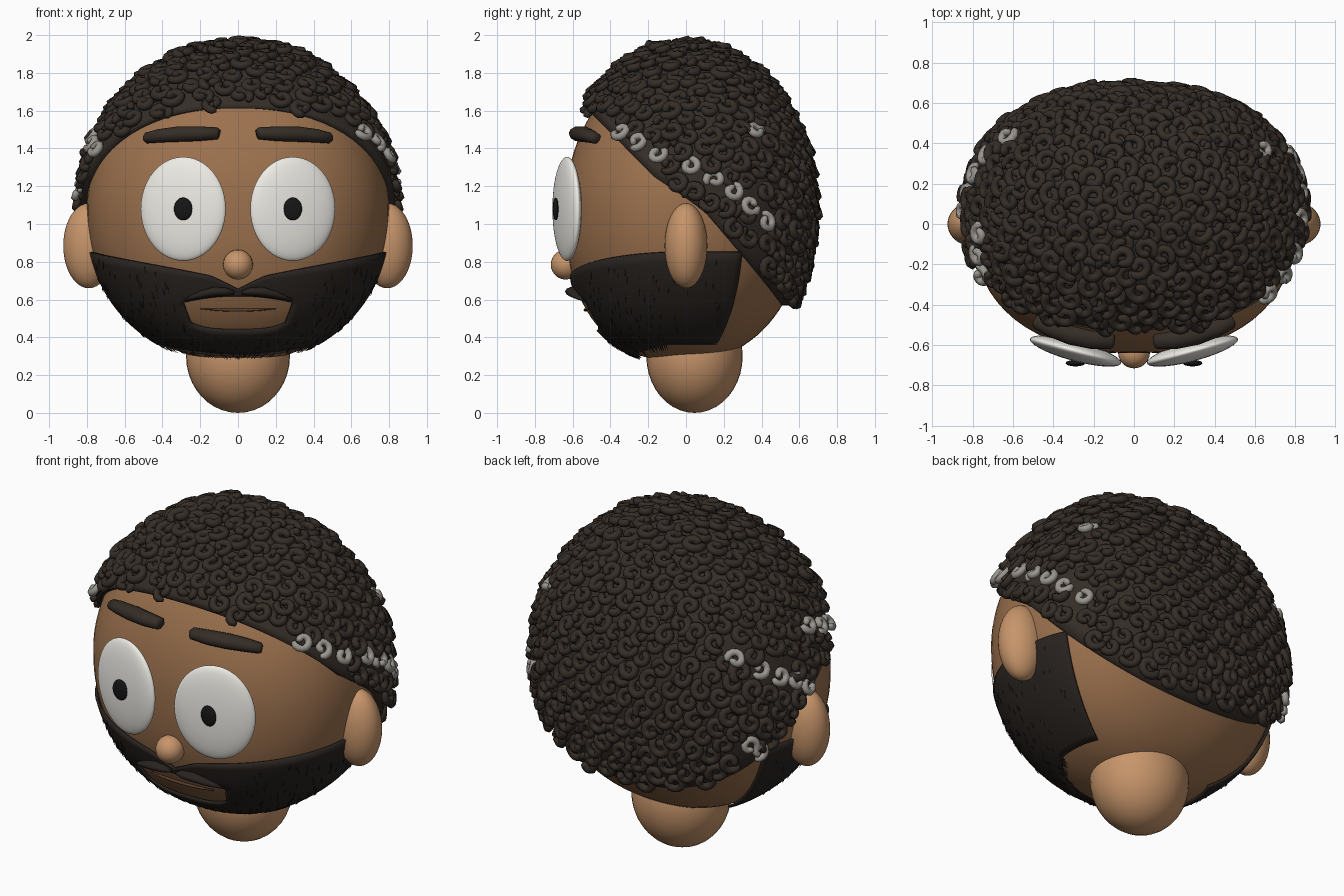
import bpy, bmesh, random
from math import sin, cos, pi, sqrt, radians, acos, atan2
from mathutils import Vector

if "Cube" in bpy.data.objects:
    bpy.data.objects.remove(bpy.data.objects["Cube"])

random.seed(4)
CZ = 1.08
POW = 2.3                      # the horizontal section is slightly squarer than an ellipse
HEAD = (0.80, 0.64, 0.81)
CAP = (0.832, 0.668, 0.868)


def material(name, rgb):
    m = bpy.data.materials.new(name)
    m.diffuse_color = (*rgb, 1)
    m.use_nodes = True
    m.node_tree.nodes["Principled BSDF"].inputs["Base Color"].default_value = m.diffuse_color
    return m


SKIN = material("skin", (0.33, 0.165, 0.075))
LIGHT = material("light_skin", (0.57, 0.30, 0.145))
DARK = material("dark_hair", (0.035, 0.026, 0.02))
BEARD = material("beard_hair", (0.022, 0.017, 0.014))
GREY = material("grey_hair", (0.32, 0.30, 0.27))
WHITE = material("eye_white", (0.86, 0.84, 0.79))
BLACK = material("pupil_black", (0.008, 0.008, 0.008))
LIP = material("lip", (0.10, 0.045, 0.025))
UP = Vector((0, 0, 1))


def on_form(az, phi, r):
    """Point on the head form: azimuth az (0 = front), angle phi from the crown."""
    s, c = sin(az), cos(az)
    k = (abs(s) ** POW + abs(c) ** POW) ** (-1 / POW)
    fx = fy = sin(phi)
    if phi > pi / 2:           # fuller jaw, mostly towards the front
        d = min(1, abs(cos(phi)))
        fx = (1 - d ** 2.1) ** (1 / 2.1)
        fy = (1 - d ** 2.4) ** (1 / 2.4) if c > 0 else fx
    return Vector((r[0] * k * s * fx, -r[1] * k * c * fy, CZ + r[2] * cos(phi)))


def on_head(az, z, off=0.0):
    r = [h + off for h in HEAD]
    return on_form(az, acos(max(-1, min(1, (z - CZ) / r[2]))), r)


def bisect(test, lo, hi):
    for _ in range(24):
        mid = (lo + hi) / 2
        lo, hi = (mid, hi) if test(mid) else (lo, mid)
    return lo


def face_point(x, z, off=0.0):
    return on_head(bisect(lambda a: on_head(a, z).x < x, -pi / 2, pi / 2), z, off)


def normal(p, r):
    X, Y = p.x / r[0], p.y / r[1]
    S = (abs(X) ** POW + abs(Y) ** POW + 1e-9) ** (2 / POW - 1)
    return Vector((S * abs(X) ** (POW - 1) * (1 if X > 0 else -1) / r[0],
                   S * abs(Y) ** (POW - 1) * (1 if Y > 0 else -1) / r[1],
                   (p.z - CZ) / r[2] ** 2)).normalized()


def finish(bm, name, mat):
    bmesh.ops.recalc_face_normals(bm, faces=bm.faces)
    me = bpy.data.meshes.new(name)
    bm.to_mesh(me)
    bm.free()
    me.materials.append(mat)
    for p in me.polygons:
        p.use_smooth = True
    ob = bpy.data.objects.new(name, me)
    bpy.context.collection.objects.link(ob)
    return ob


def ball(name, loc, radii, mat, seg=40, turn=0):
    bm = bmesh.new()
    bmesh.ops.create_uvsphere(bm, u_segments=seg, v_segments=seg // 2, radius=1)
    ob = finish(bm, name, mat)
    ob.location, ob.scale, ob.rotation_euler = loc, radii, (0, 0, turn)


def sweep(bm, pts, radii, hint, sides=6):
    """Closed tube along pts; radii are (across, along hint) pairs."""
    rings = []
    for i, p in enumerate(pts):
        t = (pts[min(i + 1, len(pts) - 1)] - pts[max(i - 1, 0)]).normalized()
        side = t.cross(hint).normalized()
        up = side.cross(t)
        a, b = radii[i]
        rings.append([bm.verts.new(p + side * a * cos(k * 2 * pi / sides) + up * b * sin(k * 2 * pi / sides))
                      for k in range(sides)])
    for r, s in zip(rings, rings[1:]):
        for k in range(sides):
            bm.faces.new((r[k], r[k - 1], s[k - 1], s[k]))
    bm.faces.new(rings[0])
    bm.faces.new(rings[-1])


# Head, neck, nose
bm = bmesh.new()
bmesh.ops.create_uvsphere(bm, u_segments=72, v_segments=48, radius=1)
for v in bm.verts:
    v.co = on_form(atan2(v.co.x, -v.co.y), acos(max(-1, min(1, v.co.z))), HEAD)
finish(bm, "head", SKIN)
ball("neck", (0, 0.045, 0.30), (0.275, 0.255, 0.30), LIGHT)
ball("nose", (0, -0.637, 0.785), (0.079, 0.079, 0.079), LIGHT, 28)

# Ears, eyes, brows and moustache halves
for s, side in ((1, "right"), (-1, "left")):
    ball(side + "_ear", (s * 0.79, 0, 0.885), (0.135, 0.113, 0.225), LIGHT)
    ball(side + "_eye", (s * 0.29, -0.63, CZ), (0.233, 0.05, 0.275), WHITE, 48, s * radians(15))
    ball(side + "_pupil", (s * 0.29, -0.69, CZ), (0.049, 0.016, 0.06), BLACK, 24)
    brow = [(0.095, 1.478, .6), (0.105, 1.480, .9), (0.2, 1.478, 1.1), (0.3, 1.476, 1.15),
            (0.4, 1.467, 1), (0.465, 1.455, .8), (0.475, 1.453, .5)]
    lobe = [(0.02, 0.637, .4), (0.06, 0.642, .9), (0.12, 0.642, 1.1), (0.18, 0.628, .9),
            (0.23, 0.612, .55), (0.27, 0.597, .15)]
    for part, path, mat, a, b in (("_eyebrow", brow, DARK, 0.045, 0.037), ("_moustache", lobe, BEARD, 0.04, 0.024)):
        bm = bmesh.new()
        sweep(bm, [face_point(s * x, z, 0.025) for x, z, _ in path], [(a * k, b * k) for _, _, k in path], UP, 10)
        finish(bm, side + part, mat)

# Mouth line
bm = bmesh.new()
xs = [-0.2 + 0.4 * i / 12 for i in range(13)]
sweep(bm, [face_point(x, 0.545 + 0.15 * x * x, 0.002) for x in xs],
      [(0.012, 0.008 * (1.05 - (x / 0.2) ** 2) + 0.001) for x in xs], UP, 8)
finish(bm, "mouth", LIP)


# Beard: a patch of the head form in three bands, the middle one open at the mouth
def beard_top(az):
    x = 0.77 * sin(min(abs(az), pi / 2))
    return 0.655 + 0.04 * min(1, x / 0.15) + 0.205 * x


def beard_bottom(az):
    return 0.305 + 0.06 * min(1, (abs(az) / 1.3) ** 2)


M, REAR = radians(25), radians(117)
angles = ([-REAR + (REAR - M) * i / 30 for i in range(30)] + [-M + 2 * M * i / 20 for i in range(20)]
          + [M + (REAR - M) * i / 30 for i in range(31)])
bm = bmesh.new()
grid = []
for a in angles:
    q = min(1, abs(a) / M)
    levels = [beard_bottom(a), 0.44 + 0.035 * q ** 4, 0.62 - 0.035 * q ** 2, beard_top(a)]
    zs = [levels[b] + (levels[b + 1] - levels[b]) * j / 5 for b in range(3) for j in range(5)] + [levels[3]]
    grid.append([bm.verts.new(on_head(a, z, 0.012)) for z in zs])
for i in range(len(angles) - 1):
    for j in range(15):
        if not (5 <= j < 10 and 30 <= i < 50):
            bm.faces.new((grid[i][j], grid[i + 1][j], grid[i + 1][j + 1], grid[i][j + 1]))
bmesh.ops.delete(bm, geom=[v for v in bm.verts if not v.link_faces], context='VERTS')
mod = finish(bm, "beard", BEARD).modifiers.new("thickness", "SOLIDIFY")
mod.thickness, mod.offset = 0.014, 0

# Short strands lying on the beard, denser near the chin
bm = bmesh.new()
for i in range(300):
    chin = i % 3 > 0
    a = random.uniform(-REAR, REAR) * (0.65 if chin else 0.95)
    lo, hi = beard_bottom(a), beard_top(a)
    z = lo + (hi - lo) * (random.random() ** 3 if chin else random.uniform(0.1, 0.95))
    if abs(a) < M * 1.15 and z > 0.42:
        continue
    p = on_head(a, z, 0.014)
    n = normal(p, HEAD)
    d = (on_head(a, z - 0.02) - on_head(a, z)).normalized() * (1 if chin else 0.6)
    sweep(bm, [p, p + d * 0.025 + n * 0.007, p + d * 0.05 + n * 0.011],
          [(0.003, 0.003), (0.0025, 0.0025), (0.0006, 0.0006)], n, 4)
finish(bm, "beard_strands", BEARD)

# Hair cap, its edge sloping from forehead over the ear to the nape
LINE = [(-0.55, 1.635), (-0.17, 1.25), (0.1, 1.07), (0.55, 0.57)]


def hairline(y):
    i = 0 if y < LINE[1][0] else 1 if y < LINE[2][0] else 2
    (y0, z0), (y1, z1) = LINE[i:i + 2]
    return z0 + (z1 - z0) * (y - y0) / (y1 - y0)


def above(p):
    return p.z > hairline(p.y)


bm = bmesh.new()
cols, N, R = [], 72, 20
for i in range(N):
    az = 2 * pi * i / N
    e = bisect(lambda f: above(on_form(az, f, CAP)), 0.1, 3.0)
    edge = [on_form(az, e * j / R, CAP) for j in range(1, R + 1)]
    cols.append([bm.verts.new(p) for p in edge + [on_head(az, edge[-1].z, -0.015)]])
top = bm.verts.new((0, 0, CZ + CAP[2]))
for c, d in zip(cols, cols[1:] + cols[:1]):
    bm.faces.new((top, c[0], d[0]))
    for j in range(R):
        bm.faces.new((c[j], c[j + 1], d[j + 1], d[j]))
finish(bm, "hair_cap", DARK)


# Curls: overlapping fat spirals tilted like shingles
def curl(bm, p, size):
    n = normal(p, CAP)
    fall = Vector((0, 0.25, -1))
    down = (fall - n * fall.dot(n)).normalized()
    n2 = (n - down * 0.3).normalized()
    u = n2.cross(down).normalized()
    v = n2.cross(u)
    start, flip = random.uniform(0, 2 * pi), random.choice((1, -1))
    pts, rad = [], []
    for i in range(15):
        t = i / 14
        a = start + flip * t * 2.1 * pi
        r = size * (1 - 0.7 * t)
        pts.append(p + n * 0.010 + u * r * cos(a) + v * r * sin(a) + n2 * 0.014 * t)
        k = size * (0.42 if 0 < i < 14 else 0.25)
        rad.append((k, k))
    sweep(bm, pts, rad, n2, 6)


# Grey curls on the temples, given as side-view (y, z)
spots = {1: [(-0.33, 1.48), (-0.25, 1.43), (-0.15, 1.36), (0.02, 1.30), (0.15, 1.23), (0.24, 1.17),
             (0.33, 1.10), (0.41, 1.01), (0.36, 1.48)],
         -1: [(-0.25, 1.38), (-0.15, 1.42), (-0.05, 1.46), (0.06, 1.16), (0.15, 1.22), (0.24, 1.28),
              (0.33, 1.34), (0.42, 1.40), (0.40, 0.91), (0.35, 0.87)]}
greys = []
bm = bmesh.new()
for s in spots:
    for y, z in spots[s]:
        r = sqrt(1 - ((z - CZ) / CAP[2]) ** 2)
        x = CAP[0] * r * (1 - (abs(y) / (CAP[1] * r)) ** POW) ** (1 / POW)
        greys.append(Vector((s * x, y, z)))
        curl(bm, greys[-1] + normal(greys[-1], CAP) * 0.008, 0.05)
finish(bm, "grey_curls", GREY)

bm = bmesh.new()
COUNT = 880
for i in range(COUNT):
    p = on_form(i * pi * (3 - sqrt(5)), acos(1 - 2 * (i + 0.5) / COUNT), CAP)
    p += Vector([random.uniform(-0.01, 0.01) for _ in range(3)])
    if p.z > hairline(p.y) + 0.025 and all((p - g).length > 0.06 for g in greys):
        curl(bm, p, random.uniform(0.05, 0.058))
finish(bm, "dark_curls", DARK)
